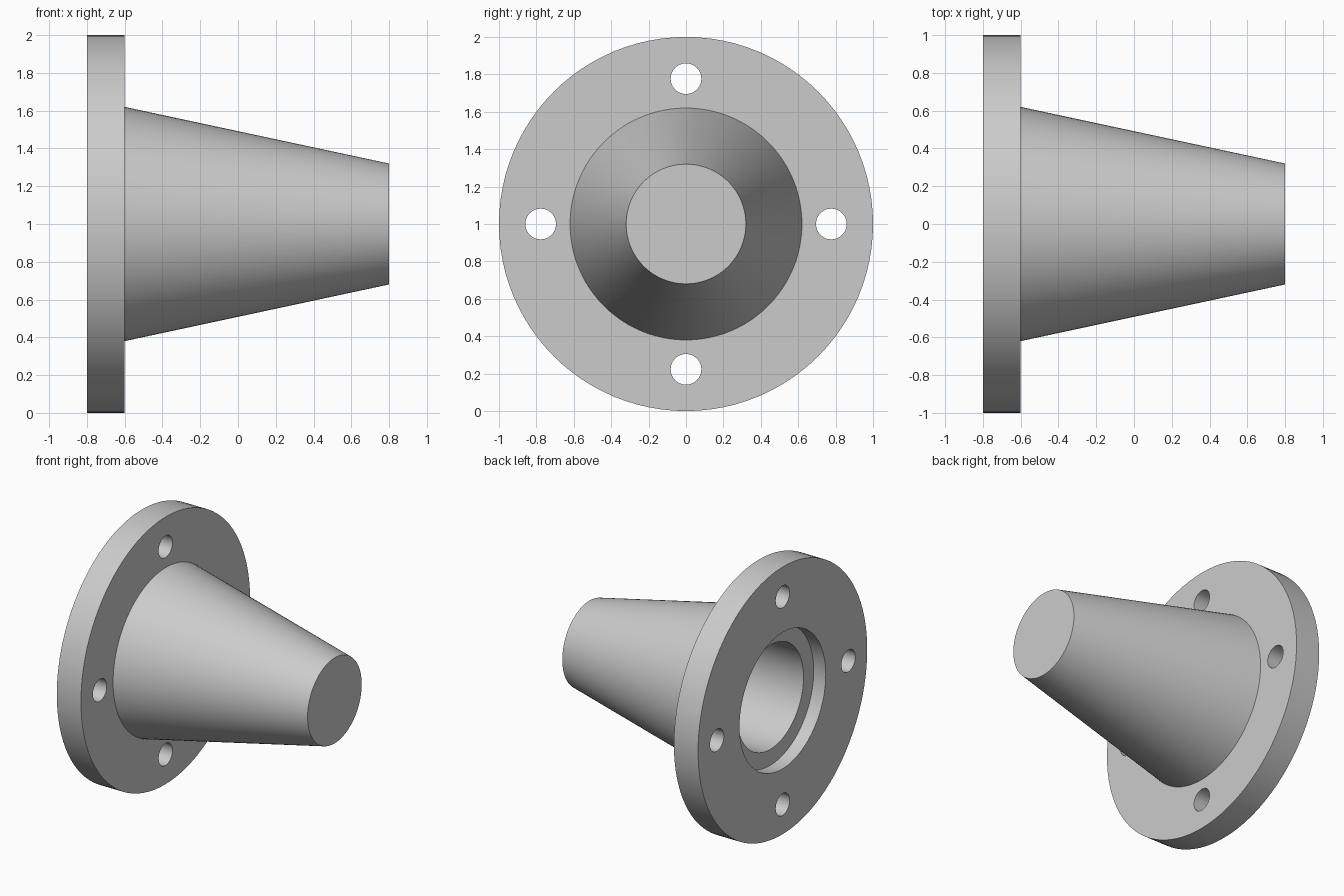
import bpy
import bmesh
import math
from mathutils import Matrix, Vector

if "Cube" in bpy.data.objects:
    bpy.data.objects.remove(bpy.data.objects["Cube"], do_unlink=True)

SEGMENTS = 96
CENTRE_Z = 1.0

grey = bpy.data.materials.new("light grey metal")
grey.use_nodes = True
colour = (0.6, 0.6, 0.6, 1.0)
grey.diffuse_color = colour
grey.node_tree.nodes["Principled BSDF"].inputs["Base Color"].default_value = colour


def add_object(name, bm):
    bmesh.ops.recalc_face_normals(bm, faces=bm.faces)
    mesh = bpy.data.meshes.new(name)
    bm.to_mesh(mesh)
    bm.free()
    mesh.materials.append(grey)
    obj = bpy.data.objects.new(name, mesh)
    bpy.context.collection.objects.link(obj)
    obj.location.z = CENTRE_Z
    return obj


def lathe(name, profile):
    """Revolve (x, radius) points about the x axis."""
    bm = bmesh.new()
    verts = [bm.verts.new((x, 0, r)) for x, r in profile]
    edges = [bm.edges.new(pair) for pair in zip(verts, verts[1:])]
    bmesh.ops.spin(bm, geom=verts + edges, cent=(0, 0, 0), axis=(1, 0, 0),
                   angle=math.tau, steps=SEGMENTS, use_duplicate=False)
    bmesh.ops.remove_doubles(bm, verts=bm.verts, dist=0.0001)
    return add_object(name, bm)


# Flange, tapered hub, stepped recess and blind bore in one solid
body = lathe("flanged_hub", [
    (0.8, 0), (0.8, 0.32), (-0.6, 0.62), (-0.6, 1.0), (-0.8, 1.0),
    (-0.8, 0.51), (-0.7, 0.51), (-0.7, 0.39), (0.1, 0.39), (0.1, 0),
])

# Four bolt holes through the flange
bm = bmesh.new()
for i in range(4):
    a = i * math.pi / 2
    place = Matrix.Translation(Vector((-0.7, 0.777 * math.cos(a), 0.777 * math.sin(a))))
    bmesh.ops.create_cone(bm, cap_ends=True, segments=48, radius1=0.082,
                          radius2=0.082, depth=0.5,
                          matrix=place @ Matrix.Rotation(math.pi / 2, 4, "Y"))
cutter = add_object("bolt_hole_cutter", bm)
cutter.hide_render = True

cut = body.modifiers.new("bolt_holes", "BOOLEAN")
cut.operation = "DIFFERENCE"
cut.solver = "EXACT"
cut.object = cutter

bpy.ops.object.select_all(action="DESELECT")
bpy.context.view_layer.objects.active = body
body.select_set(True)
bpy.ops.object.modifier_apply(modifier=cut.name)
bpy.data.objects.remove(cutter, do_unlink=True)
bpy.ops.object.shade_smooth_by_angle(angle=math.radians(30))
